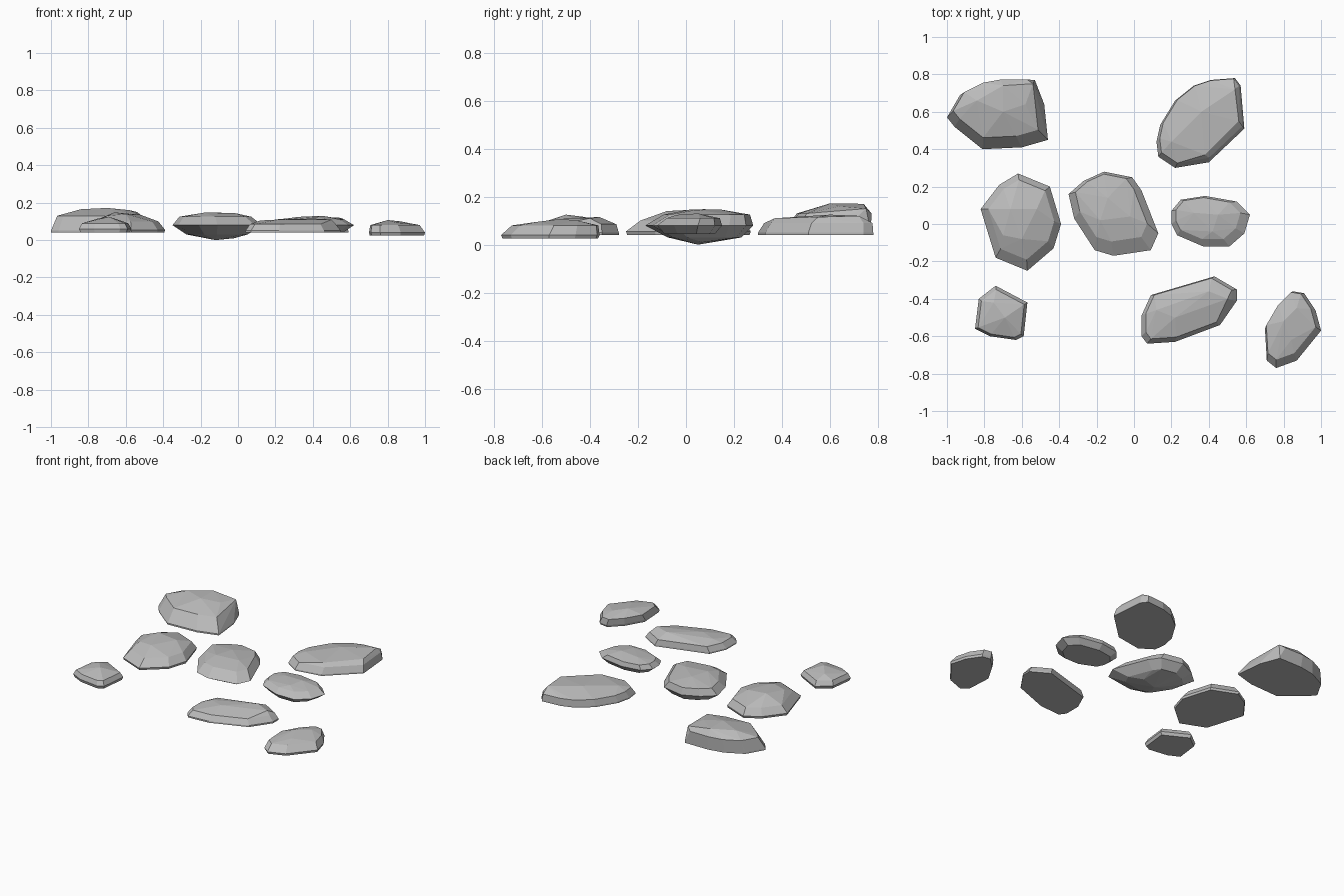
import bpy
import bmesh
from mathutils import Vector

cube = bpy.data.objects.get("Cube")
if cube:
    bpy.data.objects.remove(cube, do_unlink=True)

# One plain grey for all stones
stone_grey = bpy.data.materials.new("stone grey")
stone_grey.use_nodes = True
stone_grey.diffuse_color = (.5, .5, .5, 1)
stone_grey.node_tree.nodes["Principled BSDF"].inputs["Base Color"].default_value = (.5, .5, .5, 1)


def add_stone(name, outline, waist, bottom, shoulder, crown):
    """Faceted slab: hull of an outline at waist height, a scaled copy
    (height, scale, shift x, shift y) for the underside and the shoulder,
    and a few crown points that break up the top."""
    points = [Vector(p) for p in outline]
    middle = sum(points, Vector((0, 0))) / len(points)
    bm = bmesh.new()
    for height, scale, shift_x, shift_y in ((waist, 1, 0, 0), bottom, shoulder):
        for p in points:
            q = middle + (p - middle) * scale + Vector((shift_x, shift_y))
            bm.verts.new((q.x, q.y, height))
    for p in crown:
        bm.verts.new(p)
    hull = bmesh.ops.convex_hull(bm, input=bm.verts[:])
    loose = {v for v in hull["geom_interior"] + hull["geom_unused"]
             if isinstance(v, bmesh.types.BMVert)}
    bmesh.ops.delete(bm, geom=list(loose), context="VERTS")
    bmesh.ops.dissolve_limit(bm, angle_limit=.02, verts=bm.verts[:], edges=bm.edges[:])
    bmesh.ops.recalc_face_normals(bm, faces=bm.faces[:])
    mesh = bpy.data.meshes.new(name)
    bm.to_mesh(mesh)
    bm.free()
    mesh.materials.append(stone_grey)
    stone = bpy.data.objects.new(name, mesh)
    bpy.context.collection.objects.link(stone)
    return stone


# Back row
add_stone(
    "back_right_side_stone",
    outline=[(-1, .57), (-.93, .69), (-.81, .75), (-.7, .77), (-.53, .77), (-.48, .64),
             (-.46, .45), (-.6, .41), (-.81, .4), (-.96, .52)],
    waist=.05, bottom=(.04, 1, 0, 0), shoulder=(.13, .84, -.01, .03),
    crown=[(-.84, .66, .165), (-.7, .6, .172), (-.58, .64, .16), (-.7, .74, .17), (-.54, .75, .15)])

add_stone(
    "back_left_side_stone",
    outline=[(.12, .44), (.14, .53), (.22, .66), (.32, .74), (.41, .77), (.54, .78),
             (.57, .74), (.59, .51), (.4, .33), (.22, .3), (.13, .36)],
    waist=.05, bottom=(.04, 1, 0, 0), shoulder=(.09, .94, .005, .01),
    crown=[(.2, .44, .11), (.38, .37, .11), (.36, .6, .125), (.54, .72, .12), (.56, .55, .115)])

# Middle row, the last two with rounded undersides
add_stone(
    "middle_right_side_stone",
    outline=[(-.82, .08), (-.72, .21), (-.62, .27), (-.45, .2), (-.39, 0),
             (-.43, -.13), (-.57, -.25), (-.74, -.18)],
    waist=.055, bottom=(.04, .98, 0, 0), shoulder=(.1, .82, 0, .01),
    crown=[(-.66, .08, .148), (-.6, -.08, .14), (-.52, .08, .135), (-.7, -.06, .13)])

add_stone(
    "centre_stone",
    outline=[(-.35, .16), (-.27, .23), (-.16, .28), (-.01, .25), (.04, .18), (.13, -.05),
             (.09, -.14), (-.11, -.17), (-.21, -.14), (-.32, .03)],
    waist=.08, bottom=(.03, .68, 0, .02), shoulder=(.125, .8, -.01, .03),
    crown=[(-.14, .14, .147), (-.02, .04, .145), (-.18, .02, .147),
           (-.12, .05, 0), (-.02, .07, .01)])

add_stone(
    "middle_left_side_stone",
    outline=[(.2, 0), (.2, .07), (.25, .13), (.38, .15), (.55, .12), (.62, .05),
             (.59, -.05), (.51, -.12), (.37, -.12), (.23, -.06)],
    waist=.08, bottom=(.045, .78, 0, 0), shoulder=(.11, .82, -.01, .015),
    crown=[(.32, .06, .124), (.45, .05, .13), (.42, -.04, .124)])

# Front row
add_stone(
    "front_right_side_stone",
    outline=[(-.83, -.4), (-.74, -.33), (-.57, -.42), (-.59, -.6), (-.63, -.62),
             (-.77, -.6), (-.85, -.56)],
    waist=.06, bottom=(.04, .94, 0, 0), shoulder=(.09, .88, 0, 0),
    crown=[(-.69, -.5, .125), (-.75, -.42, .115)])

add_stone(
    "front_middle_stone",
    outline=[(.04, -.49), (.09, -.38), (.43, -.28), (.55, -.35), (.55, -.41),
             (.46, -.54), (.22, -.63), (.07, -.64), (.04, -.6)],
    waist=.05, bottom=(.04, 1, 0, 0), shoulder=(.085, .9, 0, .01),
    crown=[(.12, -.46, .105), (.22, -.5, .11), (.4, -.36, .115), (.5, -.4, .11)])

add_stone(
    "front_left_side_stone",
    outline=[(.7, -.56), (.77, -.44), (.85, -.36), (.91, -.37), (.97, -.46), (1, -.57),
             (.91, -.68), (.87, -.73), (.76, -.77), (.71, -.73)],
    waist=.04, bottom=(.025, .97, 0, 0), shoulder=(.08, .88, -.01, .02),
    crown=[(.8, -.52, .107), (.87, -.45, .1), (.84, -.62, .095)])
